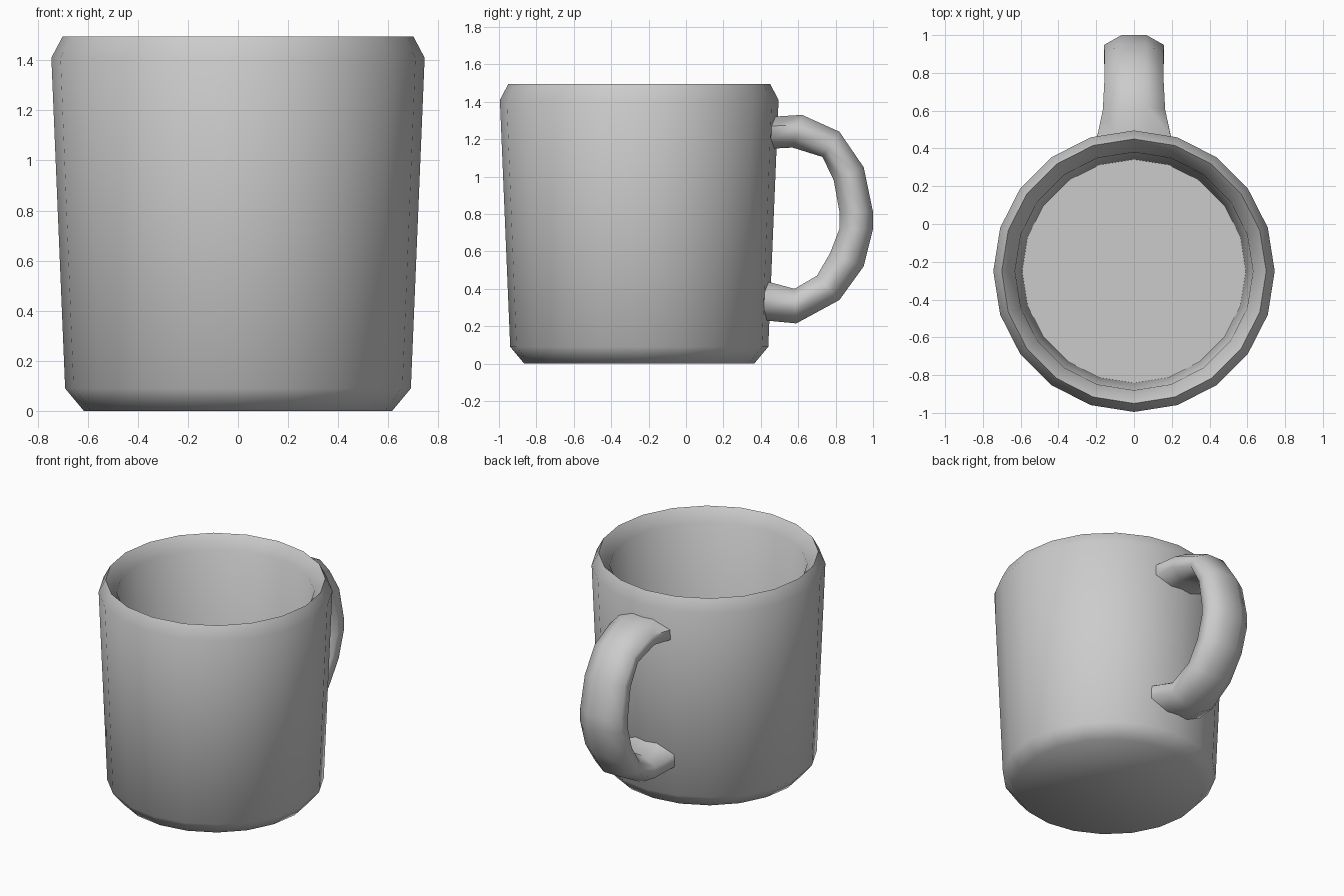
import bpy, bmesh
from math import sin, cos, pi, radians
from mathutils import Vector

if "Cube" in bpy.data.objects:
    bpy.data.objects.remove(bpy.data.objects["Cube"])

CENTER_Y = -0.25


def make_object(name, rings, angle):
    """Skin a list of closed vertex rings and cap both ends."""
    bm = bmesh.new()
    loops = [[bm.verts.new(p) for p in ring] for ring in rings]
    n = len(loops[0])
    for a, b in zip(loops, loops[1:]):
        for i in range(n):
            j = (i + 1) % n
            bm.faces.new((a[i], a[j], b[j], b[i]))
    bm.faces.new(loops[0][::-1])
    bm.faces.new(loops[-1])
    bmesh.ops.recalc_face_normals(bm, faces=bm.faces)
    mesh = bpy.data.meshes.new(name)
    bm.to_mesh(mesh)
    bm.free()
    obj = bpy.data.objects.new(name, mesh)
    bpy.context.collection.objects.link(obj)
    bpy.ops.object.select_all(action='DESELECT')
    obj.select_set(True)
    bpy.context.view_layer.objects.active = obj
    bpy.ops.object.shade_smooth_by_angle(angle=radians(angle))
    return obj


# Cup: 20-sided tapered wall with chamfered foot and rim, hollow inside
profile = [(0.615, 0), (0.69, 0.09), (0.745, 1.41), (0.70, 1.495),
           (0.63, 1.41), (0.592, 0.10)]
SIDES = 20
make_object("cup_body", [
    [(r * cos(2 * pi * i / SIDES), CENTER_Y + r * sin(2 * pi * i / SIDES), z)
     for i in range(SIDES)] for r, z in profile], 65)

# Handle: flattened octagon swept along (outer y, z, inner y, z, half width)
stations = [
    (0.40, 1.318, 0.40, 1.150, 0.212),
    (0.46, 1.320, 0.47, 1.150, 0.195),
    (0.62, 1.330, 0.57, 1.155, 0.165),
    (0.82, 1.240, 0.73, 1.105, 0.155),
    (0.95, 1.050, 0.79, 0.980, 0.155),
    (1.00, 0.810, 0.82, 0.815, 0.160),
    (1.00, 0.720, 0.82, 0.720, 0.160),
    (0.95, 0.520, 0.77, 0.590, 0.155),
    (0.82, 0.340, 0.70, 0.470, 0.155),
    (0.59, 0.215, 0.58, 0.400, 0.165),
    (0.43, 0.230, 0.43, 0.440, 0.200),
    (0.37, 0.235, 0.37, 0.455, 0.212),
]


def section(oy, oz, iy, iz, width):
    outer, inner = Vector((0, oy, oz)), Vector((0, iy, iz))
    mid, half = (outer + inner) / 2, (outer - inner) / 2
    ring = []
    for k in range(8):
        a = pi / 8 + k * pi / 4
        ring.append(mid + half * (sin(a) / cos(pi / 8))
                    + Vector((width * cos(a) / cos(pi / 8), 0, 0)))
    return ring


make_object("handle", [section(*s) for s in stations], 65)
